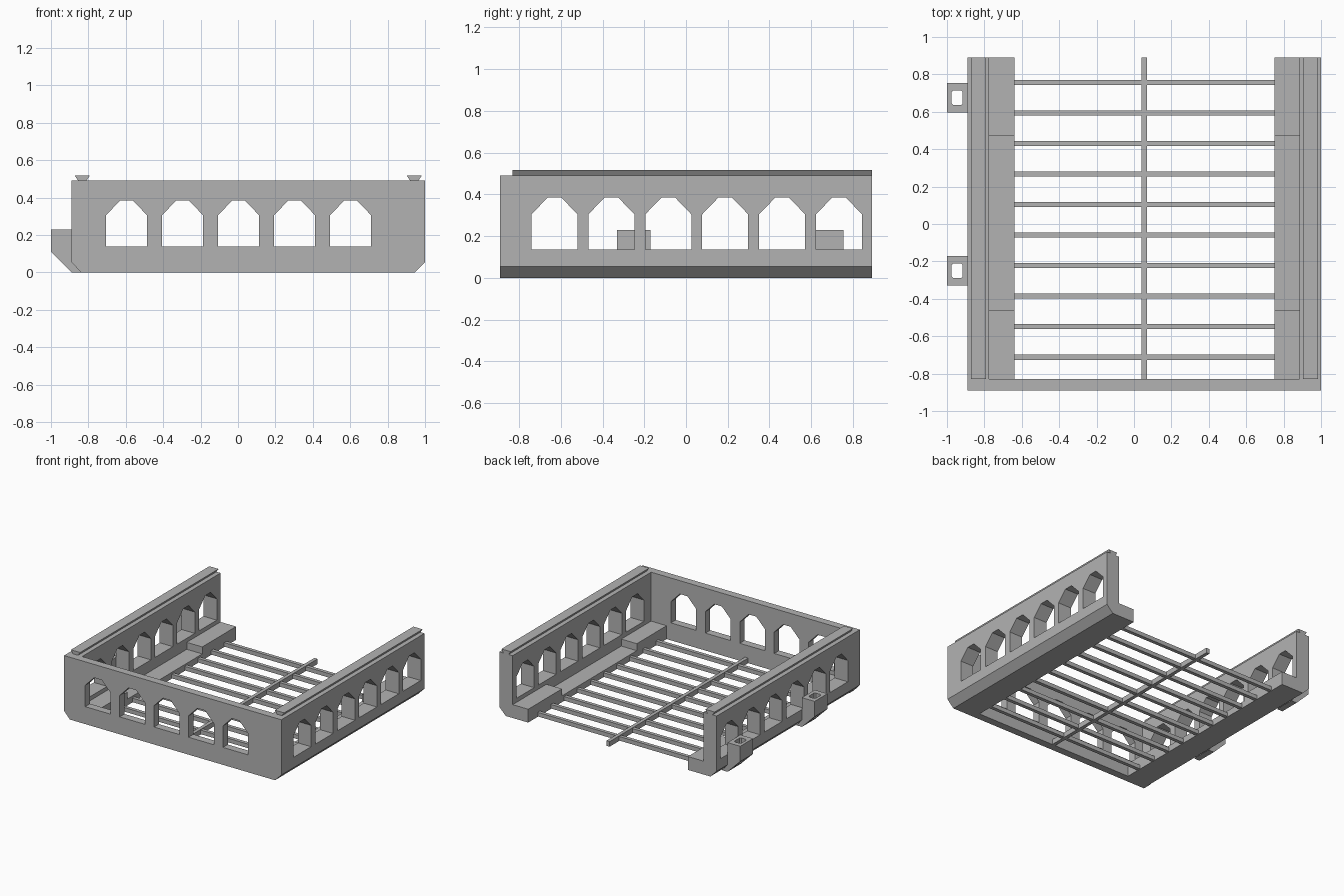
import bpy, bmesh
from mathutils import Vector

if "Cube" in bpy.data.objects:
    bpy.data.objects.remove(bpy.data.objects["Cube"])

grey = bpy.data.materials.new("plain grey")
grey.diffuse_color = (0.45, 0.45, 0.45, 1)
grey.use_nodes = True
grey.node_tree.nodes["Principled BSDF"].inputs["Base Color"].default_value = grey.diffuse_color

# Map a 2D profile point plus depth to 3D for each extrusion axis
PLACE = {
    "x": lambda p, d: Vector((d, p[0], p[1])),
    "y": lambda p, d: Vector((p[0], d, p[1])),
    "z": lambda p, d: Vector((p[0], p[1], d)),
}


def prisms(name, axis, parts):
    """One object made of extruded profiles: parts = [(profile, start, end)]."""
    bm = bmesh.new()
    for profile, a, b in parts:
        lo = [bm.verts.new(PLACE[axis](p, a)) for p in profile]
        hi = [bm.verts.new(PLACE[axis](p, b)) for p in profile]
        bm.faces.new(lo)
        bm.faces.new(hi)
        n = len(profile)
        for i in range(n):
            j = (i + 1) % n
            bm.faces.new((lo[i], lo[j], hi[j], hi[i]))
    bmesh.ops.recalc_face_normals(bm, faces=bm.faces)
    mesh = bpy.data.meshes.new(name)
    bm.to_mesh(mesh)
    bm.free()
    mesh.materials.append(grey)
    ob = bpy.data.objects.new(name, mesh)
    bpy.context.collection.objects.link(ob)
    return ob


def rect(x0, x1, y0, y1):
    return [(x0, y0), (x1, y0), (x1, y1), (x0, y1)]


def cut(ob, cutter):
    """Subtract the cutter, then discard it."""
    mod = ob.modifiers.new("cut", "BOOLEAN")
    mod.operation = "DIFFERENCE"
    mod.solver = "EXACT"
    mod.object = cutter
    cutter.hide_render = True
    bpy.context.view_layer.objects.active = ob
    bpy.ops.object.modifier_apply(modifier=mod.name)
    bpy.data.objects.remove(cutter)


def arch(c):
    """Window outline with a clipped top, centred on c."""
    return [(c - .11, .137), (c + .11, .137), (c + .11, .305),
            (c + .033, .385), (c - .033, .385), (c - .11, .305)]


MID = 0.055                      # centre line of the tray
FRONT, INNER, BACK = -.89, -.83, .89
TOP, LEDGE, LOW = .49, .105, .05

# Front wall with five windows
front = prisms("front_wall", "y", [(
    [(-.89, .055), (-.84, 0), (.945, 0), (1, .055), (1, TOP), (-.89, TOP)],
    FRONT, INNER)])
cut(front, prisms("window_cutter", "y",
                  [(arch(-.596 + .2995 * i), -1, -.7) for i in range(5)]))

for side, s in (("left", -1), ("right", 1)):
    def px(d):
        return MID + s * d

    # Side wall with its floor ledge, six windows and a lowered ledge middle
    wall = prisms(side + "_wall", "y", [(
        [(px(.945), .055), (px(.89), 0), (px(.695), 0), (px(.695), LEDGE),
         (px(.83), LEDGE), (px(.83), TOP), (px(.945), TOP)], INNER, BACK)])
    a, b = sorted((px(.75), px(1.1)))
    cut(wall, prisms("window_cutter", "x",
                     [(arch(-.63 + .2726 * i), a, b) for i in range(6)]))
    a, b = sorted((px(.6), px(.83)))
    cut(wall, prisms("ledge_cutter", "z", [(rect(a, b, -.46, .47), LOW, .13)]))

    # Dovetail rail on top of the wall
    c = px(.8875)
    prisms(side + "_rail", "y", [(
        [(c - .022, TOP), (c + .022, TOP), (c + .04, .517), (c - .04, .517)],
        INNER, BACK)])

# Floor grid: cross bars and one long bar
prisms("cross_bars", "x", [
    (rect(y - .014, y + .014, .003, .035), px(-.695) if s < 0 else MID - .695, MID + .695)
    for y in [.757 - .1632 * i for i in range(10)]])
prisms("long_bar", "y", [(rect(MID - .014, MID + .014, 0, .04), INNER, BACK)])

# Two outer brackets, each with a clipped vertical slot
for name, y in (("back_bracket", .675), ("front_bracket", -.25)):
    bracket = prisms(name, "y", [(
        [(-1, .23), (-.89, .23), (-.89, .055), (-.84, 0), (-.89, 0), (-1, .11)],
        y - .08, y + .08)])
    k = .01
    x0, x1, y0, y1 = -.976, -.916, y - .04, y + .04
    slot = [(x0 + k, y0), (x1 - k, y0), (x1, y0 + k), (x1, y1 - k),
            (x1 - k, y1), (x0 + k, y1), (x0, y1 - k), (x0, y0 + k)]
    cut(bracket, prisms("slot_cutter", "z", [(slot, -.1, .4)]))
